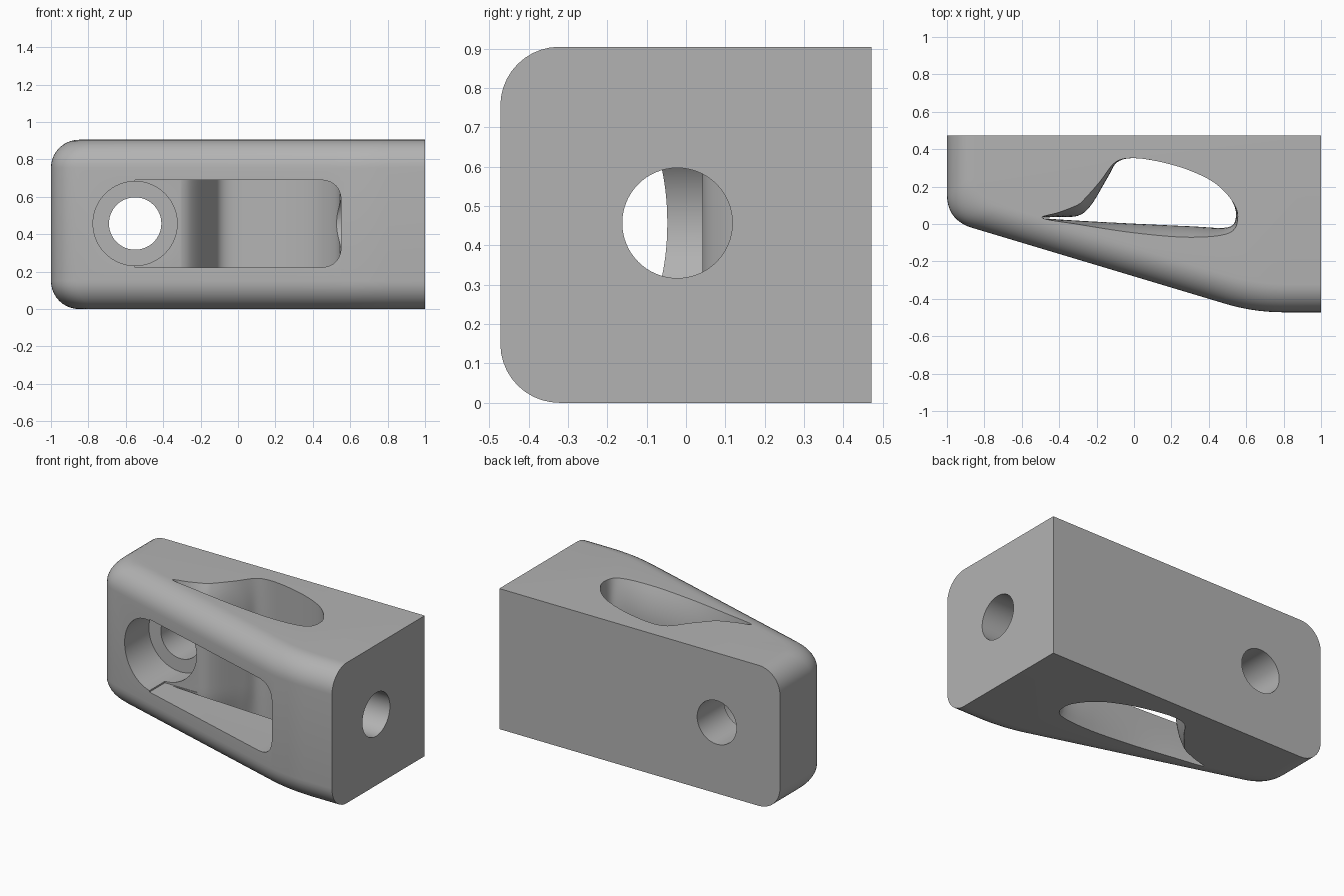
import bpy, bmesh
from math import sin, cos, pi, sqrt, radians
from mathutils import Vector

if "Cube" in bpy.data.objects:
    bpy.data.objects.remove(bpy.data.objects["Cube"], do_unlink=True)

HEIGHT = 0.905
MID = HEIGHT / 2
ROUND = 0.15

grey = bpy.data.materials.new("plain grey")
grey.use_nodes = True
grey.diffuse_color = (0.45, 0.45, 0.45, 1)
grey.node_tree.nodes["Principled BSDF"].inputs["Base Color"].default_value = (0.45, 0.45, 0.45, 1)


def loft(name, sections):
    """Skin equal-length closed rings of points and cap both ends."""
    bm = bmesh.new()
    rings = [[bm.verts.new(p) for p in ring] for ring in sections]
    n = len(rings[0])
    for a, b in zip(rings, rings[1:]):
        for i in range(n):
            j = (i + 1) % n
            bm.faces.new((a[i], a[j], b[j], b[i]))
    bm.faces.new(rings[0])
    bm.faces.new(rings[-1])
    bmesh.ops.recalc_face_normals(bm, faces=bm.faces)
    mesh = bpy.data.meshes.new(name)
    bm.to_mesh(mesh)
    bm.free()
    mesh.materials.append(grey)
    obj = bpy.data.objects.new(name, mesh)
    bpy.context.collection.objects.link(obj)
    return obj


def rounded(corner, before, after, size, steps=10):
    """Curve that replaces a corner, reaching a set length along each side."""
    c = Vector(corner)
    a = c + (Vector(before) - c).normalized() * size
    b = c + (Vector(after) - c).normalized() * size
    ts = [i / steps for i in range(steps + 1)]
    return [a * (1 - t) ** 2 + c * 2 * t * (1 - t) + b * t * t for t in ts]


def smooth_loop(points, steps=6):
    """Closed Catmull-Rom curve through points."""
    pts = [Vector(p) for p in points]
    out = []
    for i in range(len(pts)):
        p, q, r, s = (pts[(i + k) % len(pts)] for k in (-1, 0, 1, 2))
        for k in range(steps):
            t = k / steps
            out.append(0.5 * (2 * q + (r - p) * t + (2 * p - 5 * q + 4 * r - s) * t * t
                              + (3 * q - p - 3 * r + s) * t ** 3))
    return out


def body_ring(z, inset):
    """Wedge outline, pulled in along its left, sloped and front sides."""
    left, front = -1 + inset, -0.472 + inset
    base = -0.28 + inset * sqrt(1.09)
    back_left, back_right = (left, 0.472), (1, 0.472)
    knee, nose = (left, base - 0.3 * left), ((base - front) / 0.3, front)
    front_right = (1, front)
    ring = [Vector(back_right), Vector(back_left)]
    ring += rounded(knee, back_left, nose, 0.14)
    ring += rounded(nose, knee, front_right, 0.16)
    ring.append(Vector(front_right))
    return [(p.x, p.y, z) for p in ring]


# Main wedge block with rounded upper and lower edges
lower = [(ROUND * (1 - cos(a)), ROUND * (1 - sin(a)))
         for a in [i * pi / 20 for i in range(11)]]
rings = [body_ring(z, d) for z, d in lower]
rings += [body_ring(HEIGHT - z, d) for z, d in reversed(lower)]
body = loft("wedge_bracket", rings)

# Vertical window: x, y, then flare at the outer ends
window = [(-0.49, 0.032, 0, 0), (-0.4, 0.038, 0, 0.025), (-0.3, 0.044, 0, 0.06),
          (-0.23, 0.1, -0.03, 0.04), (-0.14, 0.25, -0.04, -0.02),
          (-0.09, 0.33, -0.01, 0), (0, 0.352, 0, 0), (0.15, 0.33, 0, 0),
          (0.3, 0.285, 0, 0), (0.43, 0.22, 0, 0), (0.52, 0.13, 0, 0),
          (0.545, 0.04, 0.01, 0), (0.5, -0.018, 0.01, -0.03),
          (0.3, -0.012, 0, -0.06), (0, 0.002, 0, -0.05), (-0.3, 0.018, 0, -0.02)]
loop = smooth_loop(window)
rings = []
for i in range(-12, 13):
    h = abs(i) / 12
    z = MID + (MID + 0.002) * i / 12
    flare = max(0, (h - 0.5) / 0.5) ** 2
    rings.append([(p[0] + p[2] * flare, p[1] + p[3] * flare, z) for p in loop])
cutters = [loft("window_cutter", rings)]

# Front slot with rounded far corners
lo, hi, x0, x1 = 0.222, 0.69, -0.55, 0.552
corners = [(x0, lo), (x1, lo), (x1, hi), (x0, hi)]
outline = [Vector(corners[0])]
outline += rounded(corners[1], corners[0], corners[2], 0.12)
outline += rounded(corners[2], corners[1], corners[3], 0.12)
outline.append(Vector(corners[3]))
cutters.append(loft("slot_cutter", [[(p.x, y, p.y) for p in outline] for y in (-1, 0.042)]))


def bore(name, radius, start, end, place):
    """Round cutter; place maps (depth, u, v) to a position."""
    angles = [i * 2 * pi / 64 for i in range(64)]
    cutters.append(loft(name, [[place(d, radius * cos(a), radius * sin(a)) for a in angles]
                               for d in (start, end)]))


# Counterbored back hole and side hole
def along_y(d, u, v):
    return (-0.55 + u, d, 0.457 + v)


def along_x(d, u, v):
    return (d, -0.022 + u, 0.457 + v)


bore("counterbore_cutter", 0.225, -1, 0.2, along_y)
bore("back_hole_cutter", 0.14, 0.1, 1, along_y)
bore("side_hole_cutter", 0.14, 0.3, 1.2, along_x)

# Cut everything out of the block
bpy.context.view_layer.objects.active = body
for cutter in cutters:
    cutter.hide_render = True
    cut = body.modifiers.new(cutter.name, "BOOLEAN")
    cut.operation = "DIFFERENCE"
    cut.solver = "EXACT"
    cut.object = cutter
    bpy.ops.object.modifier_apply(modifier=cut.name)
    bpy.data.objects.remove(cutter, do_unlink=True)

bpy.ops.object.select_all(action="DESELECT")
body.select_set(True)
bpy.ops.object.shade_smooth_by_angle(angle=radians(32))
